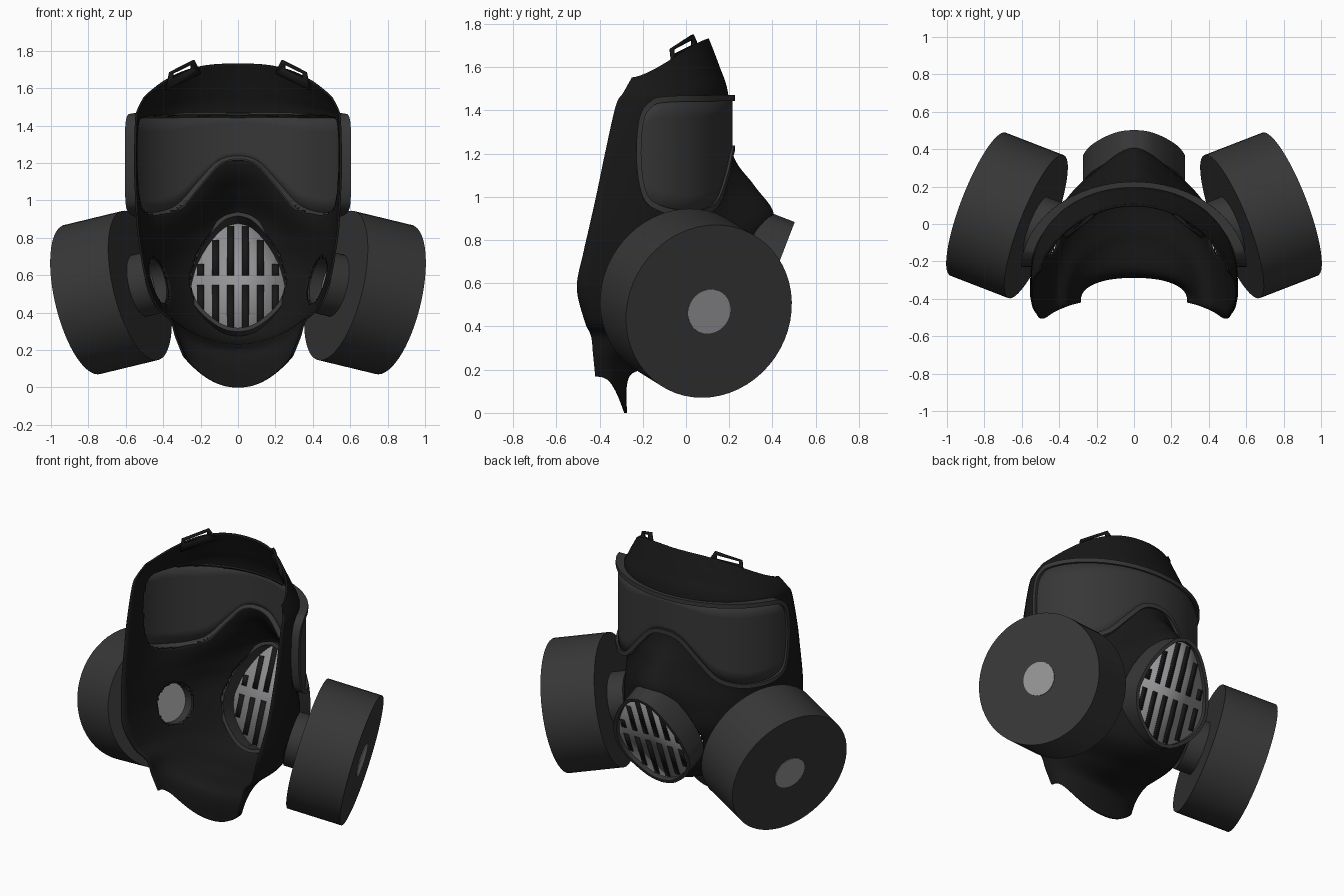
import bpy, bmesh, math
from mathutils import Vector

if "Cube" in bpy.data.objects:
    bpy.data.objects.remove(bpy.data.objects["Cube"])


def material(name, r, g, b):
    m = bpy.data.materials.new(name)
    m.diffuse_color = (r, g, b, 1)
    m.use_nodes = True
    m.node_tree.nodes["Principled BSDF"].inputs["Base Color"].default_value = m.diffuse_color
    return m


BLACK = material("black rubber", 0.009, 0.009, 0.009)
DARK = material("dark grey plastic", 0.038, 0.038, 0.038)
GREY = material("mid grey metal", 0.30, 0.30, 0.31)


def make(name, verts, faces, mat, thick=0.0, angle=40):
    me = bpy.data.meshes.new(name)
    me.from_pydata([tuple(v) for v in verts], [], faces)
    bm = bmesh.new()
    bm.from_mesh(me)
    bmesh.ops.recalc_face_normals(bm, faces=bm.faces)
    loose = [v for v in bm.verts if not v.link_faces]
    bmesh.ops.delete(bm, geom=loose, context='VERTS')
    bm.to_mesh(me)
    bm.free()
    me.materials.append(mat)
    ob = bpy.data.objects.new(name, me)
    bpy.context.collection.objects.link(ob)
    if thick:
        mod = ob.modifiers.new("thickness", 'SOLIDIFY')
        mod.thickness = thick
        mod.offset = 0
    bpy.ops.object.select_all(action='DESELECT')
    ob.select_set(True)
    bpy.context.view_layer.objects.active = ob
    bpy.ops.object.shade_smooth_by_angle(angle=math.radians(angle))
    return ob


def spline(pts, steps):
    """Smooth open curve through points of any dimension."""
    out, n = [], len(pts)
    for i in range(n - 1):
        p = [pts[max(0, min(n - 1, i + k))] for k in (-1, 0, 1, 2)]
        for s in range(steps):
            u = s / steps
            out.append(tuple(0.5 * (2 * b + (c - a) * u + (2 * a - 5 * b + 4 * c - d) * u * u
                                    + (3 * b - a - 3 * c + d) * u ** 3) for a, b, c, d in zip(*p)))
    return out + [tuple(pts[-1])]


def symmetric_loop(half, steps):
    """Closed loop from a right-hand half outline that starts and ends at x = 0."""
    right = spline(half, steps)
    return right + [(-x, z) for x, z in reversed(right[1:-1])]


def inset(loop, d):
    """Shift a clockwise loop inwards by d."""
    out, n = [], len(loop)
    for i, p in enumerate(loop):
        t = Vector(loop[(i + 1) % n]) - Vector(loop[i - 1])
        t.normalize()
        out.append((p[0] + t.y * d, p[1] - t.x * d))
    return out


def inside(x, z, loop):
    hit = False
    for (x1, z1), (x2, z2) in zip(loop, loop[1:] + loop[:1]):
        if (z1 > z) != (z2 > z) and x < x1 + (z - z1) * (x2 - x1) / (z2 - z1):
            hit = not hit
    return hit


def bridge(loops, closed=False):
    n, m = len(loops[0]), len(loops)
    faces = [(k * n + i, k * n + (i + 1) % n, (k + 1) % m * n + (i + 1) % n, (k + 1) % m * n + i)
             for k in range(m if closed else m - 1) for i in range(n)]
    return [v for l in loops for v in l], faces


# Visor: outline in (arc position, height), wrapped on an ellipse
RX, RY, CY = 0.585, 0.46, -0.25
visor = [(t * RX / 57.3, z) for t, z in
         [(0, 1.47), (35, 1.47), (70, 1.465), (80, 1.44), (86, 1.36), (87.5, 1.17), (84, 1.0),
          (75, .935), (60, .91), (45, .915), (32, .96), (20, 1.08), (11, 1.175), (5, 1.205), (0, 1.21)]]
visor_loop = symmetric_loop(visor, 6)


def wrap(s, z, k=1.0):
    t = s / RX
    return Vector((RX * k * math.sin(t), CY + RY * k * math.cos(t), z))


# Front vent: teardrop on a tilted plane
VC, VUP, VOUT = Vector((0, .38, .564)), Vector((0, .36, .933)), Vector((0, .933, -.36))
vent_loop = symmetric_loop([(0, .342), (.07, .322), (.13, .27), (.185, .195), (.235, .1), (.265, 0), (.273, -.07),
                            (.25, -.16), (.2, -.235), (.12, -.305), (.06, -.335), (0, -.345)], 6)


def vent_pt(p, d):
    return VC + Vector((p[0], 0, 0)) + VUP * p[1] + VOUT * d


# Filter axis (right side)
F_IN, AX = Vector((.524, -.014, .545)), Vector((.31, .12, -.075))
F_LEN = AX.length
AX.normalize()

# Face shell: rows of centre z, centre y, half width, edge y, edge z, nose bulge, nose width, roundness
rows = [(1.73, .10, .50, -.25, 1.55, 0, .2, 1.35), (1.60, .15, .535, -.29, 1.48, 0, .2, 1.0),
        (1.47, .19, .545, -.325, 1.42, 0, .2, .8), (1.2, .19, .55, -.375, 1.2, .02, .12, .7),
        (1.05, .19, .545, -.41, 1.03, .12, .15, .68), (.92, .18, .535, -.45, .85, .22, .23, .68),
        (.78, .19, .52, -.475, .74, .175, .38, .65),
        (.6, .21, .49, -.505, .58, .10, .6, .62), (.28, .11, .43, -.47, .43, .08, .45, .66),
        (.22, -.10, .36, -.44, .36, .03, .3, .75), (.18, -.26, .33, -.43, .27, 0, .2, .75),
        (.0, -.28, .29, -.42, .17, 0, .2, .75)]
COLS = 170
verts, faces = [], []
grid = spline(rows, 13)
for zc, f, w, b, ze, nose, nw, pw in grid:
    for c in range(COLS + 1):
        t = math.pi * (c / COLS - .5)
        x, ct = w * math.sin(t), max(0, math.cos(t))
        y = b + (f - b) * ct ** pw + nose * math.exp(-(x / nw) ** 2) * ct
        verts.append(Vector((x, y, zc + (ze - zc) * abs(math.sin(t)) ** (1.4 + pw))))
visor_hole, vent_hole = inset(visor_loop, .015), inset(vent_loop, .014)
for r in range(len(grid) - 1):
    for c in range(COLS):
        q = (r * (COLS + 1) + c, r * (COLS + 1) + c + 1, (r + 1) * (COLS + 1) + c + 1, (r + 1) * (COLS + 1) + c)
        p = sum((verts[i] for i in q), Vector()) / 4
        s = RX * math.atan2(p.x / RX, (p.y - CY) / RY)
        d = Vector((abs(p.x), p.y, p.z)) - F_IN
        in_pipe = (d - AX * d.dot(AX)).length < .132
        in_vent = p.y > .05 and inside(p.x, (p - VC).dot(VUP), vent_hole)
        if not (inside(s, p.z, visor_hole) or in_vent or in_pipe):
            faces.append(q)
make("face_shell", verts, faces, BLACK, .012, 60)

# Visor lens: columns between the lower and upper edge of the outline
lens_loop = inset(visor_loop, .012)
s_max = max(p[0] for p in lens_loop) - .002
N, M = 72, 6
verts = []
for i in range(N + 1):
    s = s_max * math.sin(math.pi * (i / N - .5))
    zs = [z1 + (s - x1) * (z2 - z1) / (x2 - x1)
          for (x1, z1), (x2, z2) in zip(lens_loop, lens_loop[1:] + lens_loop[:1]) if (x1 > s) != (x2 > s)]
    lo, hi = min(zs), max(zs)
    verts += [wrap(s, lo + (hi - lo) * j / M) for j in range(M + 1)]
faces = [(i * (M + 1) + j, (i + 1) * (M + 1) + j, (i + 1) * (M + 1) + j + 1, i * (M + 1) + j + 1)
         for i in range(N) for j in range(M)]
make("visor_lens", verts, faces, DARK, .01)

# Visor frame: raised rim with a wall running back to the shell
section = [(.94, .004), (1.035, 0), (1.035, .028), (.98, .028), (.94, .012)]
loops = [[wrap(s, z, k) for s, z in inset(visor_loop, d)] for k, d in section]
make("visor_frame", *bridge(loops, True), DARK)

# Vent rim, grille plate and dark slots
loops = [[vent_pt(p, h) for p in inset(vent_loop, d)]
         for h, d in [(-.155, 0), (0, 0), (0, .022), (-.155, .022)]]
make("vent_rim", *bridge(loops, True), DARK)
plate = inset(vent_loop, .02)
make("vent_grille", [vent_pt(p, -.035) for p in plate], [tuple(range(len(plate)))], GREY, .012)
verts, faces, HW = [], [], .018
for x in (-.2, -.12, -.04, .04, .12, .2):
    inner = [v / 200 for v in range(-70, 71) if inside(x - HW, v / 200, plate) and inside(x + HW, v / 200, plate)]
    for lo, hi in ((min(inner), -.035), (.02, max(inner))):
        if hi - lo < .02:
            continue
        for h in (-.027, -.043):
            n = len(verts)
            verts += [vent_pt(p, h) for p in ((x - HW, lo), (x + HW, lo), (x + HW, hi), (x - HW, hi))]
            faces.append((n, n + 1, n + 2, n + 3))
make("vent_slots", verts, faces, BLACK, .002)


def ring(side, d, radius, n=48):
    u = AX.cross(Vector((0, 0, 1))).normalized()
    v = AX.cross(u)
    pts = [F_IN + AX * d + (u * math.cos(2 * math.pi * i / n) + v * math.sin(2 * math.pi * i / n)) * radius
           for i in range(n)]
    return [Vector((p.x * side, p.y, p.z)) for p in pts]


def cylinder(name, side, start, end, radius, mat, n=48):
    pts, quads = bridge([ring(side, d, radius, n) for d in (start, end)])
    return make(name, pts, quads + [tuple(range(n)), tuple(range(n, 2 * n))], mat)


for side, tag in ((1, "right"), (-1, "left")):
    # Filter canister, its open neck and the grey pipe through it
    cylinder("filter_canister_" + tag, side, 0, F_LEN, .41, DARK, 56)
    neck = [ring(side, d, r) for d, r in ((-.10, .17), (.01, .17), (.01, .125), (-.10, .125))]
    make("filter_neck_" + tag, *bridge(neck, True), DARK)
    cylinder("filter_pipe_" + tag, side, -.03, F_LEN + .004, .105, GREY, 32)
    cylinder("pipe_disc_" + tag, side, -.032, -.025, .124, GREY)
    # Strap loop on the top edge
    outer = [(.2, .06, 1.68), (.235, .03, 1.75), (.365, -.07, 1.685), (.385, -.06, 1.59)]
    slot = [(.25, .03, 1.702), (.25, .03, 1.728), (.348, -.06, 1.68), (.348, -.06, 1.657)]
    loops = [[Vector((x * side, y, z)) for x, y, z in l] for l in (outer, slot)]
    make("strap_loop_" + tag, *bridge(loops), BLACK, .015)
